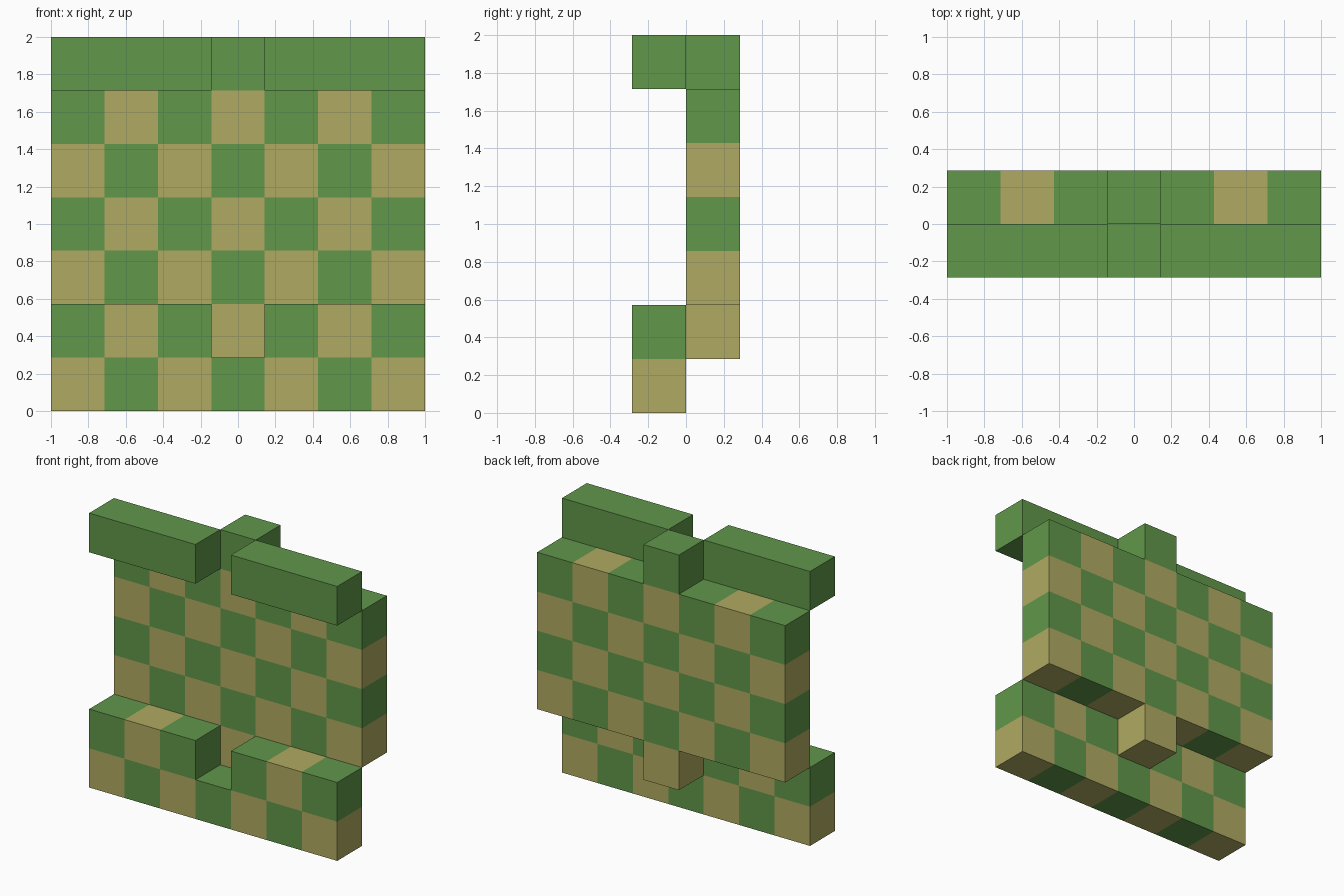
import bpy
import bmesh
from math import floor
from mathutils import Vector

default = bpy.data.objects.get("Cube")
if default:
    bpy.data.objects.remove(default, do_unlink=True)

N = 7            # squares along each side
U = 2 / N        # size of one square
MID = N // 2     # middle column


def make_material(name, color):
    mat = bpy.data.materials.new(name)
    mat.use_nodes = True
    mat.diffuse_color = color
    mat.node_tree.nodes["Principled BSDF"].inputs["Base Color"].default_value = color
    return mat


green = make_material("leaf green", (0.119, 0.309, 0.069, 1))
tan = make_material("sand tan", (0.434, 0.402, 0.122, 1))


def cell_of(point):
    return floor((point.x + 1) / U), floor(point.z / U)


def slab(name, cells, y_front):
    """One-square-thick slab covering the given (column, row) cells."""
    bm = bmesh.new()
    for col, row in cells:
        corners = [(col, row), (col + 1, row), (col + 1, row + 1), (col, row + 1)]
        bm.faces.new([bm.verts.new((c * U - 1, y_front, r * U)) for c, r in corners])
    bmesh.ops.remove_doubles(bm, verts=bm.verts, dist=U / 100)

    # Thicken the flat sheet towards the back
    extruded = bmesh.ops.extrude_face_region(bm, geom=bm.faces[:], use_keep_orig=True)
    moved = [g for g in extruded["geom"] if isinstance(g, bmesh.types.BMVert)]
    bmesh.ops.translate(bm, verts=moved, vec=Vector((0, U, 0)))
    bmesh.ops.recalc_face_normals(bm, faces=bm.faces)
    bm.normal_update()

    # Checkerboard colour by cell; the top row is all green
    for face in bm.faces:
        col, row = cell_of(face.calc_center_median() - face.normal * U / 4)
        face.material_index = int(row < N - 1 and (col + row) % 2 == 0)

    mesh = bpy.data.meshes.new(name)
    bm.to_mesh(mesh)
    bm.free()
    mesh.materials.append(green)
    mesh.materials.append(tan)
    obj = bpy.data.objects.new(name, mesh)
    bpy.context.collection.objects.link(obj)
    return obj


sides = {"right": range(MID), "left": range(MID + 1, N)}

# Front base: full bottom row, notched in the middle above
base = [(c, 0) for c in range(N)]
base += [(c, 1) for cols in sides.values() for c in cols]
slab("front_base", base, -U)

# Back panel with a hanging tab and a top tab in the middle column
panel = [(c, r) for c in range(N) for r in range(2, N - 1)]
slab("back_panel", panel + [(MID, 1), (MID, N - 1)], 0)

# Two top bars at the front
for side, cols in sides.items():
    slab(f"top_bar_{side}", [(c, N - 1) for c in cols], -U)
